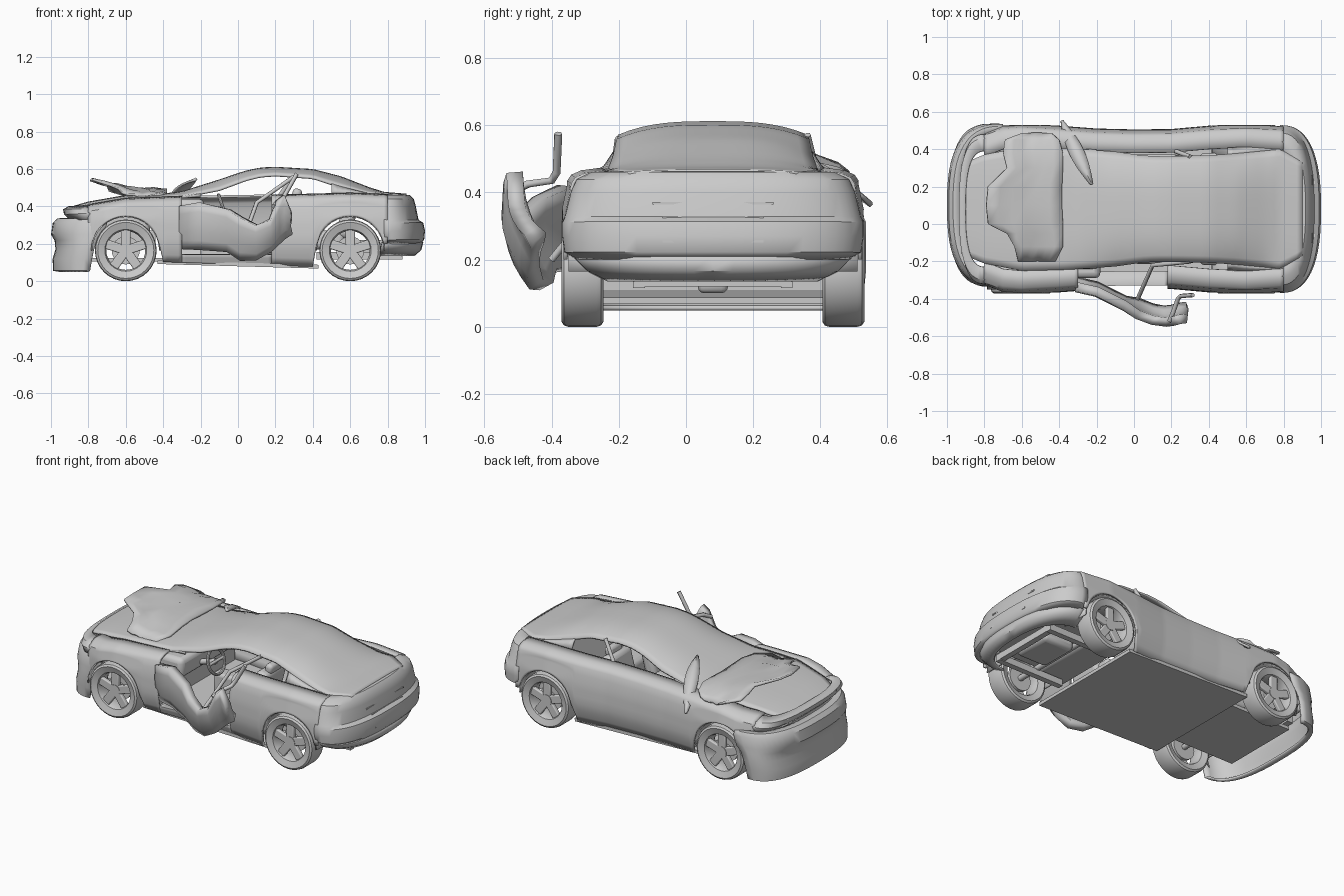
import bpy, bmesh, math
from math import sin, cos, pi, sqrt
from mathutils import Vector

if "Cube" in bpy.data.objects:
    bpy.data.objects.remove(bpy.data.objects["Cube"])

CY = 0.08  # the body's centre line (the torn-open door shifts the bounds)


def key(table, x):
    # linear lookup in rows of (x, values...)
    if x <= table[0][0]:
        return table[0][1:]
    for a, b in zip(table, table[1:]):
        if x <= b[0]:
            t = (x - a[0]) / (b[0] - a[0])
            return [p + (q - p) * t for p, q in zip(a[1:], b[1:])]
    return table[-1][1:]


def grid(name, rows, thick=0.012, off=0):
    # skin a surface through rows of points
    bm = bmesh.new()
    vs = [[bm.verts.new(p) for p in r] for r in rows]
    for a, b in zip(vs, vs[1:]):
        for i in range(len(a) - 1):
            bm.faces.new((a[i], a[i + 1], b[i + 1], b[i]))
    bmesh.ops.remove_doubles(bm, verts=bm.verts, dist=1e-5)
    bmesh.ops.recalc_face_normals(bm, faces=bm.faces)
    me = bpy.data.meshes.new(name)
    bm.to_mesh(me)
    bm.free()
    ob = bpy.data.objects.new(name, me)
    bpy.context.collection.objects.link(ob)
    if thick:
        m = ob.modifiers.new("thickness", 'SOLIDIFY')
        m.thickness, m.offset = thick, off
    return ob


def box(name, loc, size, rot=(0, 0, 0), bev=0.0):
    bpy.ops.mesh.primitive_cube_add(size=1, location=loc, rotation=rot)
    ob = bpy.context.object
    ob.name, ob.scale = name, size
    bpy.ops.object.transform_apply(location=False, rotation=False, scale=True)
    if bev:
        m = ob.modifiers.new("bevel", 'BEVEL')
        m.width, m.segments = bev, 3
    return ob


def rod(name, pts, r):
    cu = bpy.data.curves.new(name, 'CURVE')
    cu.dimensions, cu.bevel_depth, cu.bevel_resolution, cu.use_fill_caps = '3D', r, 1, True
    sp = cu.splines.new('POLY')
    sp.points.add(len(pts) - 1)
    for p, q in zip(sp.points, pts):
        p.co = (*q, 1)
    ob = bpy.data.objects.new(name, cu)
    bpy.context.collection.objects.link(ob)


# body tables: half width, shoulder height, inset by height
WIDTH = [(-.93, .28), (-.8, .40), (-.7, .44), (-.6, .45), (-.4, .44), (-.2, .425), (0, .42),
         (.2, .422), (.4, .44), (.6, .45), (.8, .438)]
SHOULDER = [(-.93, .37), (-.8, .405), (-.6, .44), (-.3, .45), (.3, .46), (.6, .468), (.8, .46)]
INSET = [(.06, .05), (.13, .02), (.2, 0), (.33, .003), (.42, .022)]


def bottom(x):
    z = .2 if x > .77 else .105 - .025 * (x + .4) / .8
    for xc in (-.6, .6):
        if abs(x - xc) < .182:
            z = max(z, .165 + sqrt(.182 ** 2 - (x - xc) ** 2))
    return z


def side(name, s, x0, x1, sill=False):
    rows, n = [], round((x1 - x0) / .02)
    for k in range(n + 1):
        x = x0 + (x1 - x0) * k / n
        hw, zs, zb = key(WIDTH, x)[0], key(SHOULDER, x)[0], bottom(x)
        top = .14 if sill else zs - .035
        row = []
        for i in range(9):
            z = zb + (top - zb) * i / 8
            row.append((x, CY + s * (hw - key(INSET, z)[0]), z))
        if sill:
            row.append((x, CY + s * (hw - .09), .14))
        else:
            row += [(x, CY + s * (hw - a), zs - b) for a, b in ((.032, .02), (.06, .008), (.12, 0))]
        rows.append(row)
    grid(name, rows)


# body sides, with the driver side open where its door has been torn out
side("left_side", 1, -.8, .8)
side("right_front_fender", -1, -.8, -.3)
side("right_rear_quarter", -1, .18, .8)
side("right_sill", -1, -.3, .18, sill=True)

# hood deck, windscreen, roof, rear window and trunk in one skin
ROOF = [(-.92, .385, .24, .01), (-.8, .42, .29, .012), (-.6, .455, .33, .015), (-.4, .463, .325, .015),
        (-.3, .475, .32, .025), (-.1, .538, .305, .05), (.04, .585, .285, .045), (.12, .602, .28, .042),
        (.2, .606, .28, .04), (.4, .594, .285, .042), (.55, .555, .295, .052), (.7, .497, .31, .033),
        (.78, .472, .32, .012), (.9, .462, .25, .006)]


def roof_pt(x, t):
    z, hw, drop = key(ROOF, x)
    return (x, CY + t * hw, z - drop * abs(t) ** 3)


xs = [-.92 + 1.82 * i / 60 for i in range(61)]
grid("roof_and_decks", [[roof_pt(x, j / 8) for j in range(-8, 9)] for x in xs])

# window pillars joining roof edge to shoulder
for s in (-1, 1):
    for nm, x0, x1 in (("front_pillar", -.42, -.2), ("rear_pillar", .5, .8)):
        grid(nm, [[roof_pt(x, s), (x, CY + s * (key(WIDTH, x)[0] - .12), key(SHOULDER, x)[0])]
                  for x in [x0 + (x1 - x0) * i / 10 for i in range(11)]])
rod("left_middle_pillar", [(.22, CY + .31, .45), (.3, CY + .28, .57)], .012)


# horseshoe shells that wrap round the ends of the car
def horseshoe(name, levels, cy=CY, p=.72):
    rows = []
    for z, x0, reach, hw in levels:
        row = []
        for i in range(29):
            a = -pi / 2 + pi * i / 28
            c, s = max(0, cos(a)), sin(a)
            row.append((x0 + (reach - x0) * c ** p, cy + hw * math.copysign(abs(s) ** p, s), z))
        rows.append(row)
    grid(name, rows)


horseshoe("tail", [(.205, .79, .975, .40), (.225, .785, .99, .437), (.27, .78, .994, .443), (.31, .78, .985, .443),
                   (.325, .78, .96, .436), (.4, .78, .945, .418), (.435, .78, .935, .402),
                   (.455, .78, .915, .36), (.46, .78, .86, .27)], p=.8)
horseshoe("tail_lower_lip", [(.14, .76, .94, .31), (.17, .76, .975, .37), (.21, .77, .985, .41)], p=.85)
horseshoe("loose_front_bumper", [(.055, -.8, -.95, .40), (.06, -.79, -.985, .42), (.12, -.78, -.985, .425),
                                 (.17, -.77, -.97, .43), (.22, -.75, -.975, .43), (.25, -.72, -.994, .43),
                                 (.31, -.7, -.985, .43), (.33, -.7, -.965, .42), (.333, -.7, -.93, .39)], .1, .75)
horseshoe("nose", [(.33, -.79, -.895, .395), (.36, -.79, -.925, .395), (.382, -.79, -.93, .375),
                   (.398, -.79, -.9, .31)])

# crumpled hood, rows across the car: y, front x, rear x, front z, rear z
HOOD = [(-.2, -.62, -.42, .475, .46), (-.12, -.64, -.38, .50, .475), (-.05, -.68, -.38, .515, .48),
        (0, -.78, -.38, .545, .485), (.1, -.79, -.385, .535, .488), (.2, -.78, -.385, .545, .49),
        (.3, -.68, -.38, .52, .49), (.38, -.7, -.38, .515, .485), (.45, -.69, -.40, .485, .465),
        (.485, -.6, -.44, .455, .45)]
grid("crumpled_hood", [[(a + (b - a) * i / 6, y, za + (zb - za) * i / 6 - .015 * sin(pi * i / 6)
                         + .006 * sin(i * 2.3 + y * 14)) for i in range(7)] for y, a, b, za, zb in HOOD])

# loose leaf-shaped panel beside the windscreen
p0, p1 = Vector((-.385, .55, .36)), Vector((-.225, .21, .54))
leaf = []
for i in range(11):
    t = i / 10
    c = p0.lerp(p1, t) + Vector((0, 0, .035 * sin(pi * t)))
    w = .036 * sin(pi * (.04 + .92 * t))
    leaf.append([c + Vector((-w, -w * .4, 0)), c + Vector((0, 0, .008)), c + Vector((w, w * .4, 0))])
grid("bent_panel", leaf)

# torn driver door: x, y, bottom z, top z, with its twisted rear half thicker
DOOR = [(-.31, -.335, .18, .40), (-.2, -.36, .175, .42), (-.05, -.435, .165, .385), (.02, -.485, .12, .34),
        (.1, -.515, .125, .30), (.17, -.525, .17, .33), (.21, -.52, .21, .43), (.245, -.51, .24, .46),
        (.285, -.505, .265, .37)]
grid("bent_door", [[(x, y - .018 * sin(pi * i / 5) + (.03 if x < 0 else .07) * (1 - i / 5), a + (b - a) * i / 5)
                    for i in range(6)] for x, y, a, b in DOOR], .05)
rod("door_window_frame", [(.19, -.52, .40), (.21, -.47, .425), (.235, -.40, .435), (.25, -.385, .46),
                          (.315, -.38, .575)], .012)
rod("bent_middle_pillar", [(.3, CY - .28, .56), (.1, -.22, .42), (.02, -.40, .2)], .012)

# floor, rear underbody, engine bay and bulkhead
box("floor_pan", (0, CY, .09), (.86, .79, .02), (0, .028, 0))
box("front_floor", (-.63, CY, .115), (.46, .5, .02))
box("rear_floor", (.66, CY, .21), (.5, .5, .02))
box("fuel_tank", (.72, CY, .17), (.22, .26, .09), bev=.03)
for y in (CY - .22, CY + .22):
    box("rear_rail", (.65, y, .135), (.46, .035, .04))
    box("front_rail", (-.66, y, .24), (.44, .04, .06))
box("rear_crossmember", (.86, CY, .14), (.035, .47, .04))
box("engine", (-.62, CY, .29), (.3, .34, .2), bev=.03)
box("radiator", (-.86, CY, .25), (.04, .52, .2))
box("crash_beam", (-.91, CY, .26), (.03, .62, .06), bev=.01)
box("bulkhead", (-.36, CY, .27), (.02, .78, .33))

# tail details
for z, x, w in ((.368, .952, .36), (.325, .964, .3), (.255, .992, .3)):
    box("tail_trim", (x - .003, CY, z), (.012, w, .008))

# wheels with five broad spokes, brake discs and arch liners
TYRE = [(.112, -.05), (.15, -.0625), (.161, -.055), (.165, -.042), (.165, .042), (.161, .055), (.15, .0625),
        (.112, .05), (.104, .03), (.104, -.03), (.112, -.05)]
for x in (-.6, .6):
    for s in (-1, 1):
        y, z = CY + s * .388, .165
        rows = [[(x + r * cos(a), y + d, z + r * sin(a)) for r, d in TYRE]
                for a in [2 * pi * i / 32 for i in range(33)]]
        grid("tyre", rows, 0)
        for k in range(5):
            a = 2 * pi * k / 5 + pi / 2
            box("spoke", (x + .065 * cos(a), y + s * .03, z + .065 * sin(a)), (.09, .025, .05), (0, -a, 0), .006)
        for nm, r, d, o in (("hub", .035, .05, .02), ("brake_disc", .075, .02, -.02)):
            bpy.ops.mesh.primitive_cylinder_add(vertices=24, radius=r, depth=d, location=(x, y + s * o, z),
                                                rotation=(pi / 2, 0, 0))
            bpy.context.object.name = nm
        grid("arch_liner", [[(x + .182 * cos(a), CY + s * w, z + .182 * sin(a)) for w in (.25, .43)]
                            for a in [pi * i / 16 for i in range(17)]], .008)
    rod("axle", [(x, CY - .37, .165), (x, CY + .37, .165)], .018)

# seats
for y in (CY - .18, CY + .18):
    box("seat_cushion", (.13, y, .19), (.26, .23, .09), (0, -.1, 0), .03)
    box("seat_back", (.27, y, .33), (.08, .22, .26), (0, .25, 0), .03)
    box("headrest", (.315, y, .465), (.05, .12, .06), (0, .2, 0), .02)
box("rear_bench", (.46, CY, .22), (.22, .6, .1), bev=.03)
box("rear_bench_back", (.59, CY, .35), (.08, .6, .25), (0, .3, 0), .03)

# dashboard, steering wheel and console
box("dashboard", (-.27, CY, .38), (.18, .74, .12), bev=.03)
bpy.ops.mesh.primitive_torus_add(major_radius=.075, minor_radius=.009, major_segments=28, minor_segments=8,
                                 location=(-.08, CY - .18, .39), rotation=(0, 1.25, 0))
bpy.context.object.name = "steering_wheel"
rod("steering_column", [(-.25, CY - .18, .34), (-.08, CY - .18, .39)], .018)
rod("steering_spoke", [(-.08, CY - .25, .39), (-.08, CY - .11, .39)], .009)
box("centre_console", (.05, CY, .17), (.5, .09, .14), bev=.02)

# smooth panels with crisp creases
for ob in bpy.context.scene.objects:
    ob.select_set(ob.type == 'MESH')
    if ob.type == 'MESH':
        bpy.context.view_layer.objects.active = ob
bpy.ops.object.shade_smooth_by_angle(angle=math.radians(35))
